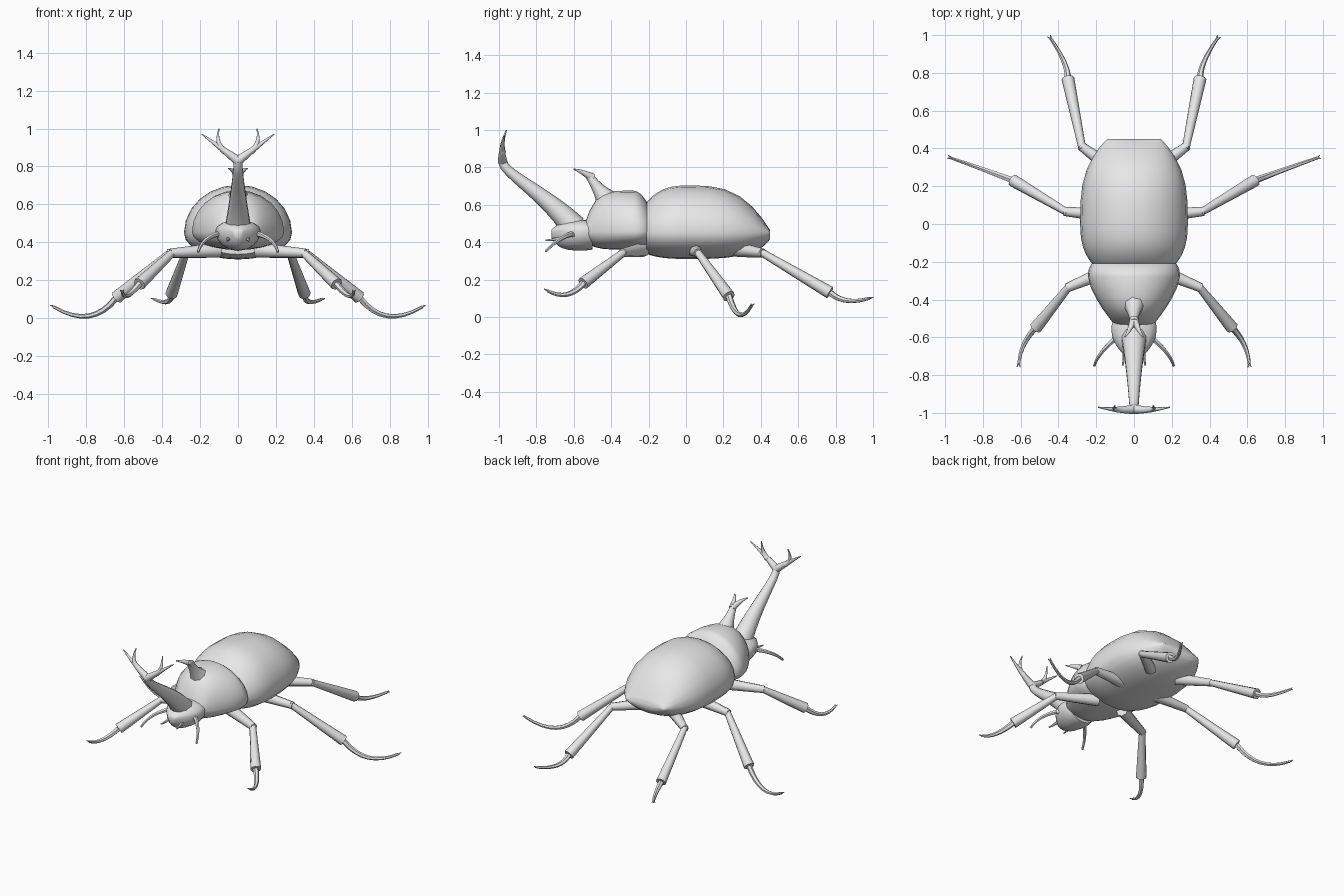
import bpy, bmesh, math
from mathutils import Vector

cube = bpy.data.objects.get("Cube")
if cube:
    bpy.data.objects.remove(cube, do_unlink=True)

grey = 0.8
shell = bpy.data.materials.new("shell_grey")
shell.use_nodes = True
shell.diffuse_color = (grey, grey, grey, 1)
shell.node_tree.nodes["Principled BSDF"].inputs["Base Color"].default_value = (grey, grey, grey, 1)


def skin(name, rings):
    """Bridge a row of equal rings into a closed, smooth shaded object."""
    bm = bmesh.new()
    loops = [[bm.verts.new(point) for point in ring] for ring in rings]
    sides = len(loops[0])
    for here, there in zip(loops, loops[1:]):
        for i in range(sides):
            j = (i + 1) % sides
            bm.faces.new((here[i], here[j], there[j], there[i]))
    bm.faces.new(loops[0])
    bm.faces.new(loops[-1])
    bmesh.ops.recalc_face_normals(bm, faces=bm.faces)
    mesh = bpy.data.meshes.new(name)
    bm.to_mesh(mesh)
    bm.free()
    mesh.materials.append(shell)
    obj = bpy.data.objects.new(name, mesh)
    bpy.context.collection.objects.link(obj)
    bpy.ops.object.select_all(action="DESELECT")
    obj.select_set(True)
    bpy.context.view_layer.objects.active = obj
    bpy.ops.object.shade_smooth_by_angle(angle=math.radians(50))


def hull(name, middle, width, crown, belly, front, back, sides=24, steps=14):
    """Egg shaped body; each end has a length, a width taper and a height taper.
    A taper is how much is lost at the end, and how sharply it sets in."""
    middle_y, middle_z = middle
    rings = []
    for step in range(steps + 1):
        t = math.sin(math.pi * (step / steps - 0.5))
        length, narrow, lower = front if t < 0 else back
        wide = width * (1 - narrow[0] * abs(t) ** narrow[1])
        tall = 1 - lower[0] * abs(t) ** lower[1]
        ring = []
        for k in range(sides):
            angle = math.tau * k / sides
            rise = math.sin(angle)
            rise *= crown * tall if rise > 0 else belly * math.sqrt(tall)
            ring.append((wide * math.cos(angle), middle_y + length * t, middle_z + rise))
        rings.append(ring)
    skin(name, rings)


def along_curve(points, t):
    """Point on the Bezier curve steered by any number of points."""
    while len(points) > 1:
        points = [a.lerp(b, t) for a, b in zip(points, points[1:])]
    return points[0]


def tube(name, points, thick, thin, ease=1, sides=8, steps=8):
    """Curved tube whose radius runs from thick to thin."""
    points = [Vector(p) for p in points]
    path = [along_curve(points, i / steps) for i in range(steps + 1)]
    heading = (path[1] - path[0]).normalized()
    u = heading.orthogonal().normalized()
    rings = []
    for i, centre in enumerate(path):
        new_heading = (path[min(i + 1, steps)] - path[max(i - 1, 0)]).normalized()
        u = heading.rotation_difference(new_heading) @ u
        heading = new_heading
        v = heading.cross(u)
        radius = thin + (thick - thin) * (1 - i / steps) ** ease
        angles = [math.tau * k / sides for k in range(sides)]
        rings.append([centre + radius * (u * math.cos(a) + v * math.sin(a)) for a in angles])
    skin(name, rings)


def pair(name, points, thick, thin, **options):
    """The same tube on both sides."""
    for label, side in (("left", 1), ("right", -1)):
        mirrored = [(side * x, y, z) for x, y, z in points]
        tube(f"{label}_{name}", mirrored, thick, thin, **options)


# Body: abdomen under its wing cases, thorax shield, head
hull("abdomen", middle=(0.02, 0.45), width=0.285, crown=0.253, belly=0.14,
     front=(0.23, (0.22, 3), (0.35, 3)), back=(0.43, (0.5, 3), (0.95, 3)))
hull("thorax", middle=(-0.28, 0.455), width=0.243, crown=0.22, belly=0.095,
     front=(0.26, (0.6, 1.5), (0.8, 5)), back=(0.085, (0.15, 3), (0.4, 2)))
hull("head", middle=(-0.56, 0.46), width=0.12, crown=0.06, belly=0.105,
     front=(0.16, (0.8, 2), (0.9, 3)), back=(0.06, (0.1, 2), (0.1, 2)), sides=16)

# Long head horn with a twice forked crown
fork = Vector((0, -0.98, 0.83))
tube("head_horn", [(0, -0.6, 0.48), (0, -0.75, 0.66), (0, -0.98, 0.77), fork],
     thick=0.07, thin=0.024, ease=2, sides=10)
pair("horn_branch", [fork, (0.08, -0.99, 0.89), (0.19, -0.97, 0.97)], 0.026, 0.003)
pair("horn_prong", [(0.07, -0.98, 0.88), (0.12, -0.99, 0.92), (0.1, -0.96, 1)], 0.018, 0.003)

# Short forked thorax horn
tube("thorax_horn", [(0, -0.4, 0.6), (0, -0.47, 0.68), (0, -0.52, 0.76)],
     thick=0.08, thin=0.022, ease=2)
pair("thorax_horn_tip", [(0, -0.5, 0.745), (0.02, -0.56, 0.78), (0.05, -0.6, 0.79)], 0.022, 0.003)

# Antennae, palps and eyes
pair("antenna", [(0.08, -0.59, 0.45), (0.19, -0.68, 0.43), (0.21, -0.75, 0.35)],
     0.015, 0.007, sides=6)
pair("palp", [(0.05, -0.64, 0.43), (0.05, -0.7, 0.41), (0.06, -0.75, 0.41)],
     0.014, 0.004, sides=6)
pair("eye", [(0.09, -0.6, 0.44), (0.115, -0.61, 0.44)], 0.02, 0.008, steps=2)

# Legs: knee, end of the shin, low point that bends the foot, tip
LEGS = {
    "front": [(0.35, -0.33, 0.35), (0.52, -0.55, 0.18), (0.6, -0.63, 0.08), (0.61, -0.74, 0.14)],
    "middle": [(0.36, 0.06, 0.35), (0.64, 0.23, 0.11), (0.77, 0.28, -0.06), (0.97, 0.35, 0.06)],
    "hind": [(0.28, 0.4, 0.35), (0.35, 0.77, 0.13), (0.35, 0.85, 0.06), (0.44, 0.98, 0.1)],
}
for name, joints in LEGS.items():
    knee, shin, bend, tip = map(Vector, joints)
    hip = Vector((0.1, 0.7 * knee.y, 0.36))
    pair(f"{name}_thigh", [hip, knee.lerp(shin, 0.04)], 0.04, 0.024, steps=3)
    pair(f"{name}_shin", [knee.lerp(hip, 0.04), shin], 0.02, 0.034, steps=3)
    pair(f"{name}_foot", [shin, bend, tip], 0.018, 0.008, sides=6)
    # Two small claws on each foot
    ahead = (tip - bend).normalized() / 50
    across = ahead.cross(Vector((0, 0, 1))) / 2
    for label, spread in (("inner", across), ("outer", -across)):
        pair(f"{name}_{label}_claw", [tip - ahead / 4, tip + ahead + spread], 0.007, 0.002,
             sides=5, steps=2)
